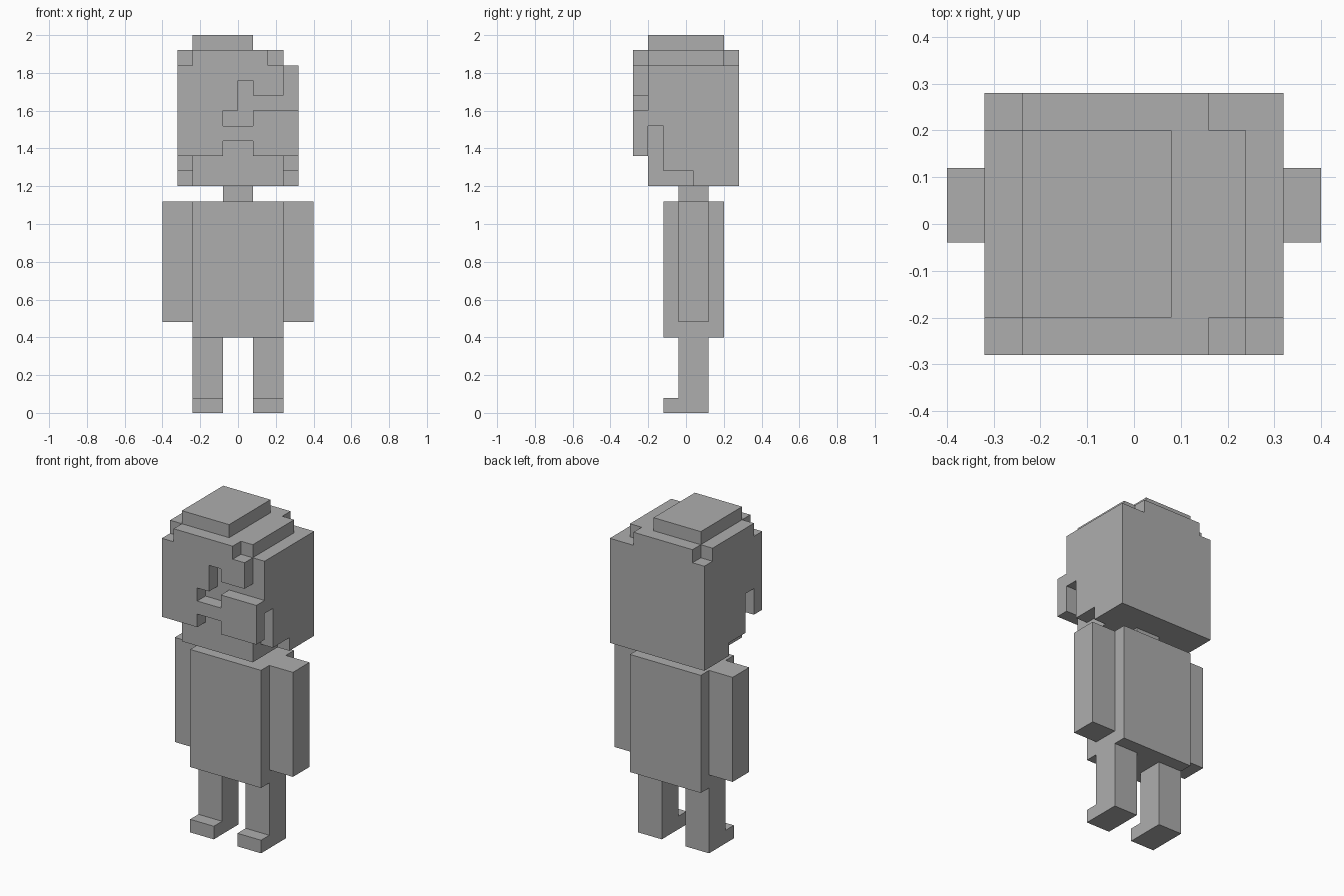
import bpy
import bmesh

UNIT = 0.08  # edge of one cube in the block grid

cube = bpy.data.objects.get("Cube")
if cube:
    bpy.data.objects.remove(cube, do_unlink=True)

# One plain material
grey = bpy.data.materials.new("plain grey")
grey.use_nodes = True
colour = (0.42, 0.42, 0.42, 1)
grey.diffuse_color = colour
grey.node_tree.nodes["Principled BSDF"].inputs["Base Color"].default_value = colour


def slab(name, axis, outline, low, high):
    """Extrude an outline, given in grid units, along one axis."""
    bm = bmesh.new()

    def place(point, depth):
        coords = list(point)
        coords.insert("xyz".index(axis), depth)
        return [c * UNIT for c in coords]

    start = [bm.verts.new(place(p, low)) for p in outline]
    end = [bm.verts.new(place(p, high)) for p in outline]
    bm.faces.new(start)
    bm.faces.new(end)
    count = len(outline)
    for i in range(count):
        j = (i + 1) % count
        bm.faces.new((start[i], start[j], end[j], end[i]))
    bmesh.ops.recalc_face_normals(bm, faces=bm.faces[:])
    mesh = bpy.data.meshes.new(name)
    bm.to_mesh(mesh)
    bm.free()
    mesh.materials.append(grey)
    obj = bpy.data.objects.new(name, mesh)
    bpy.context.scene.collection.objects.link(obj)
    return obj


def box(name, xs, ys, zs):
    """Box from its ranges along x, y and z."""
    outline = [(xs[0], ys[0]), (xs[1], ys[0]), (xs[1], ys[1]), (xs[0], ys[1])]
    return slab(name, "z", outline, *zs)


# Body
box("torso", (-3, 3), (-1.5, 2.5), (5, 14))
box("neck", (-1, 1), (-0.5, 1.5), (14, 15))

# Head, crown and top tuft
box("head", (-3, 3), (-2.5, 3.5), (15, 23))
crown = [(-4, -2.5), (3, -2.5), (3, 2.5), (2, 2.5),
         (2, 3.5), (-3, 3.5), (-3, 2.5), (-4, 2.5)]
slab("hair_crown", "z", crown, 23, 24)
box("hair_tuft", (-3, 1), (-2.5, 2.5), (24, 25))

# Front layer: fringe, open eye patch, beard and mouth notch
mask = [(-4, 17), (-1, 17), (-1, 18), (1, 18), (1, 17), (4, 17),
        (4, 20), (1, 20), (1, 19), (-1, 19), (-1, 20), (0, 20),
        (0, 22), (1, 22), (1, 21), (3, 21), (3, 23), (2, 23),
        (2, 24), (-3, 24), (-3, 23), (-4, 23)]
slab("fringe_and_beard", "y", mask, -3.5, -2.5)

# Profiles of the paired parts
side_hair = [(-2.5, 19), (-2.5, 23), (3.5, 23), (3.5, 15),
             (0.5, 15), (0.5, 16), (-1.5, 16), (-1.5, 19)]
leg = [(-1.5, 0), (1.5, 0), (1.5, 5), (-0.5, 5), (-0.5, 1), (-1.5, 1)]

for side, sign in (("left", 1), ("right", -1)):
    slab(side + "_side_hair", "x", side_hair, 3 * sign, 4 * sign)
    slab(side + "_leg_and_foot", "x", leg, sign, 3 * sign)
    box(side + "_arm", (3 * sign, 5 * sign), (-0.5, 1.5), (6, 14))
